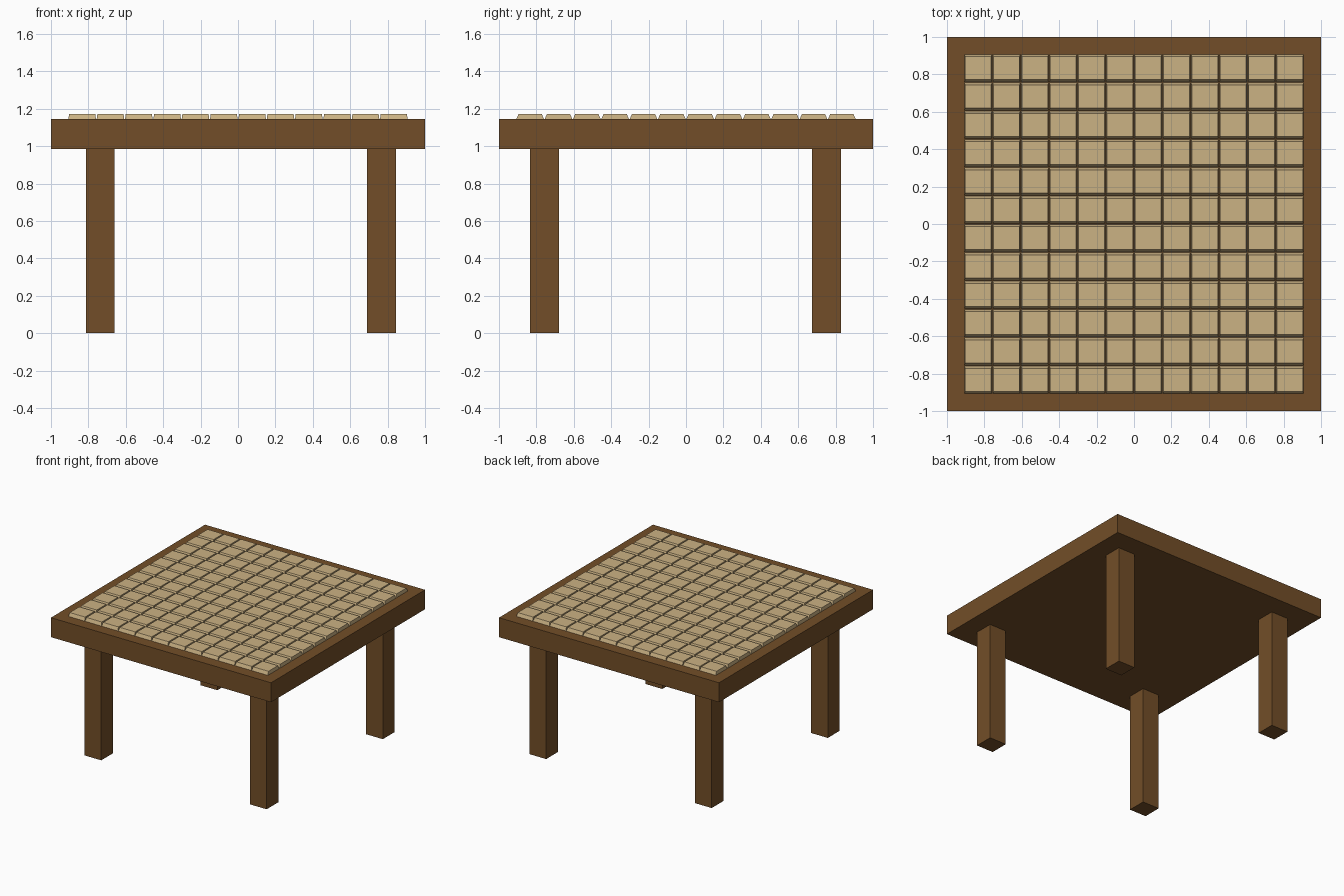
import bpy, bmesh
from mathutils import Matrix, Vector

if "Cube" in bpy.data.objects:
    bpy.data.objects.remove(bpy.data.objects["Cube"])


def material(name, color):
    m = bpy.data.materials.new(name)
    m.diffuse_color = (*color, 1)
    m.use_nodes = True
    m.node_tree.nodes["Principled BSDF"].inputs["Base Color"].default_value = m.diffuse_color
    return m


def block(name, lo, hi, mat, taper=(0, 0)):
    """Box between two corners; taper insets the top edges in x and y."""
    lo, hi = Vector(lo), Vector(hi)
    size, centre = hi - lo, (lo + hi) / 2
    bm = bmesh.new()
    bmesh.ops.create_cube(bm, size=1, matrix=Matrix.Diagonal((*size, 1)))
    for v in bm.verts:
        if v.co.z > 0:
            v.co.x -= taper[0] * (1 if v.co.x > 0 else -1)
            v.co.y -= taper[1] * (1 if v.co.y > 0 else -1)
    me = bpy.data.meshes.new(name)
    bm.to_mesh(me)
    bm.free()
    me.materials.append(mat)
    ob = bpy.data.objects.new(name, me)
    ob.location = centre
    bpy.context.collection.objects.link(ob)
    return ob


wood = material("brown_wood", (0.17, 0.076, 0.021))
tan = material("tan_tile", (0.6, 0.445, 0.23))

# Table top slab
block("table_top", (-1, -1, 0.985), (1, 1, 1.145), wood)

# Four square legs
W = 0.153
for side, x in (("left", -0.813), ("right", 0.691)):
    for end, y in (("front", -0.833), ("back", 0.675)):
        block(f"{end}_{side}_leg", (x, y, 0), (x + W, y + W, 0.985), wood)

# Grid of bevelled tiles, 12 by 12
N, EDGE, GAP = 12, 0.909, 0.004
pitch = 2 * EDGE / N
tiles = block("tiles", (-EDGE + GAP / 2, -EDGE + GAP / 2, 1.145),
              (-EDGE + pitch - GAP / 2, -EDGE + pitch - GAP / 2, 1.173),
              tan, taper=(0.004, 0.012))
for axis, step in (("columns", (pitch, 0, 0)), ("rows", (0, pitch, 0))):
    arr = tiles.modifiers.new(axis, 'ARRAY')
    arr.count = N
    arr.use_relative_offset = False
    arr.use_constant_offset = True
    arr.constant_offset_displace = step
